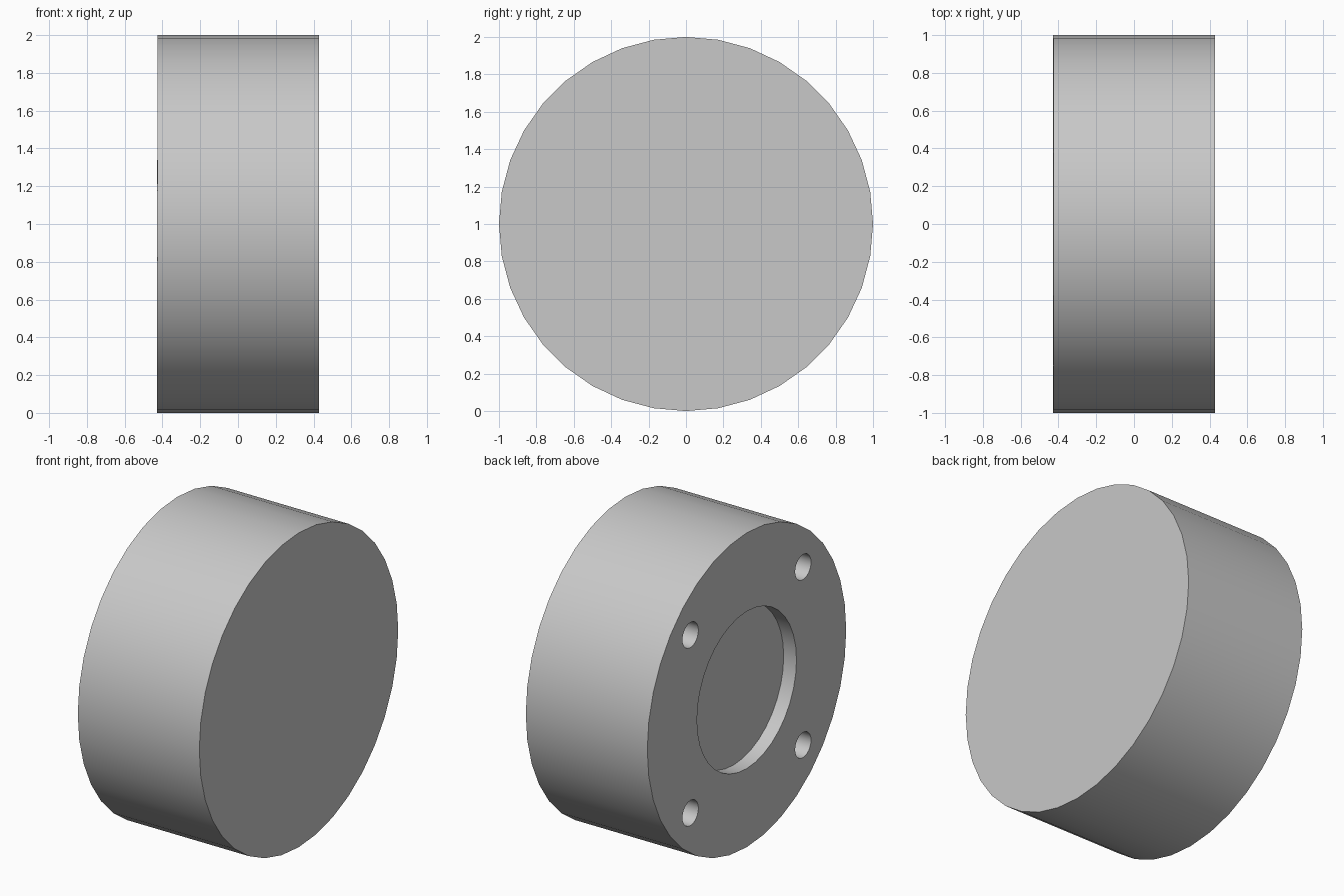
import bpy
from math import pi

cube = bpy.data.objects.get("Cube")
if cube:
    bpy.data.objects.remove(cube, do_unlink=True)

WIDTH = 0.855
FACE_X = -WIDTH / 2      # face that carries the recess and holes
CENTRE_Z = 1.0

grey = bpy.data.materials.new("light grey")
grey.use_nodes = True
grey.diffuse_color = (0.58, 0.58, 0.58, 1)
grey.node_tree.nodes["Principled BSDF"].inputs["Base Color"].default_value = grey.diffuse_color


def x_cylinder(name, radius, x0, x1, y=0, z=CENTRE_Z, sides=36):
    """Cylinder lying along x, from x0 to x1."""
    bpy.ops.mesh.primitive_cylinder_add(
        vertices=sides, radius=radius, depth=x1 - x0,
        location=((x0 + x1) / 2, y, z), rotation=(0, pi / 2, 0))
    obj = bpy.context.object
    obj.name = name
    obj.data.materials.append(grey)
    return obj


def cut(body, cutter):
    """Subtract the cutter from the body and remove it."""
    cutter.hide_render = True
    mod = body.modifiers.new(cutter.name, 'BOOLEAN')
    mod.operation = 'DIFFERENCE'
    mod.solver = 'EXACT'
    mod.object = cutter
    bpy.context.view_layer.objects.active = body
    bpy.ops.object.modifier_apply(modifier=mod.name)
    bpy.data.objects.remove(cutter, do_unlink=True)


# Solid disc
disc = x_cylinder("disc_body", 1.0, FACE_X, -FACE_X)

# Shallow round recess in the middle of the face
cut(disc, x_cylinder("recess_cutter", 0.5, FACE_X - 0.1, FACE_X + 0.09))

# Four blind bolt holes on the diagonals
for sy in (-1, 1):
    for sz in (-1, 1):
        cut(disc, x_cylinder("hole_cutter", 0.08, FACE_X - 0.1, FACE_X + 0.4,
                             y=sy * 0.566, z=CENTRE_Z + sz * 0.566, sides=24))

# Round walls smooth, rims sharp
bpy.ops.object.select_all(action='DESELECT')
disc.select_set(True)
bpy.context.view_layer.objects.active = disc
bpy.ops.object.shade_smooth_by_angle(angle=pi / 6)
